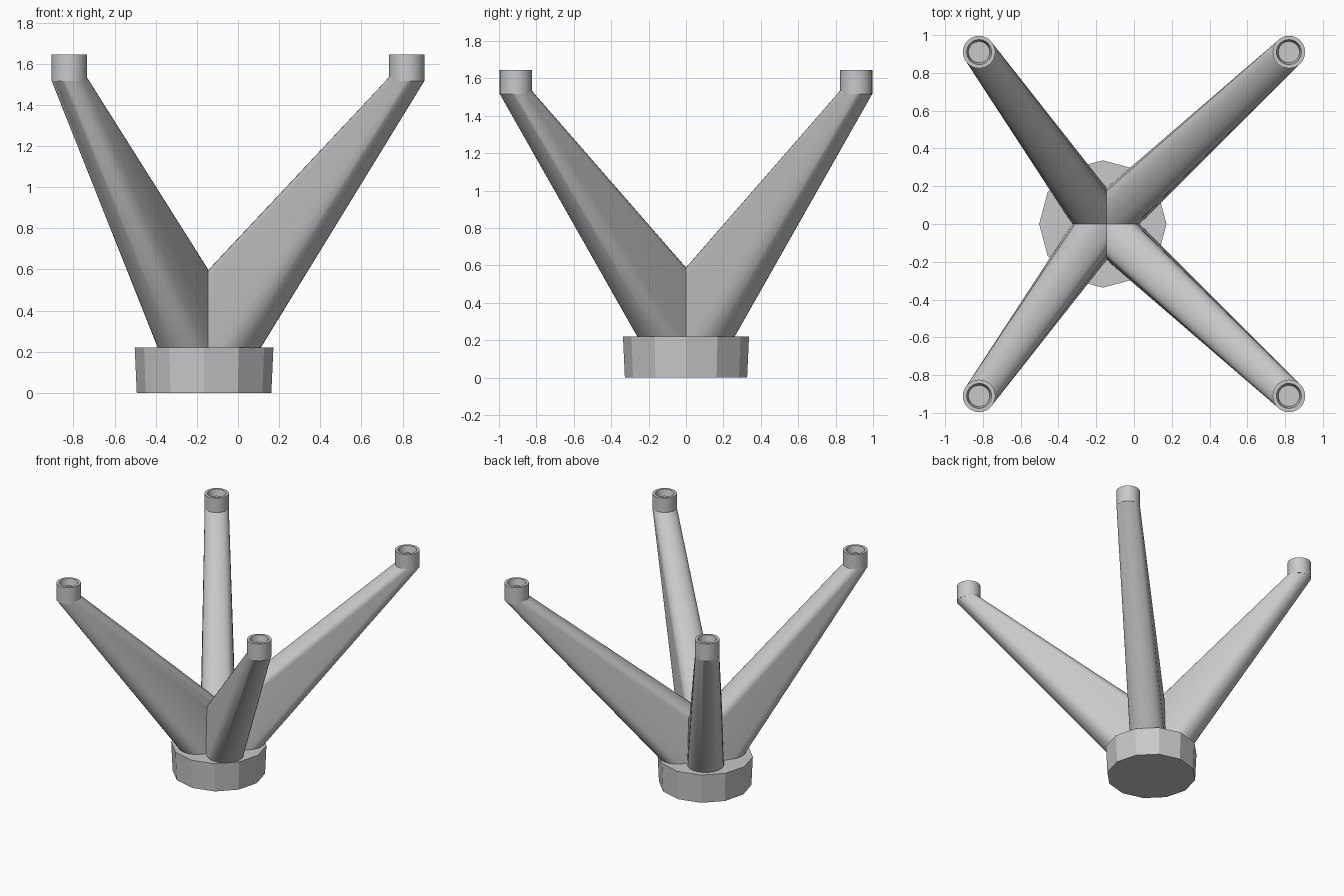
import bpy, bmesh
from math import cos, sin, pi, radians

cube = bpy.data.objects.get("Cube")
if cube:
    bpy.data.objects.remove(cube, do_unlink=True)

grey = bpy.data.materials.new("plain grey")
grey.use_nodes = True
colour = (0.58, 0.58, 0.58, 1)
grey.diffuse_color = colour
grey.node_tree.nodes["Principled BSDF"].inputs["Base Color"].default_value = colour

HUB_X, SEAM_X = -0.165, -0.145
HUB_TOP = 0.22
TIP_X, TIP_Y, TIP_R = 0.82, 0.91, 0.086
TIP_LOW, TIP_TOP = 1.515, 1.645


def finish(bm, name, smooth=None):
    bmesh.ops.recalc_face_normals(bm, faces=bm.faces)
    mesh = bpy.data.meshes.new(name)
    bm.to_mesh(mesh)
    bm.free()
    mesh.materials.append(grey)
    ob = bpy.data.objects.new(name, mesh)
    bpy.context.collection.objects.link(ob)
    if smooth:
        bpy.ops.object.select_all(action="DESELECT")
        ob.select_set(True)
        bpy.context.view_layer.objects.active = ob
        bpy.ops.object.shade_smooth_by_angle(angle=radians(smooth))
    return ob


def ring(bm, x, y, z, r, n=32):
    return [bm.verts.new((x + r * cos(2 * pi * i / n), y + r * sin(2 * pi * i / n), z))
            for i in range(n)]


def lathe(name, x, y, profile, n, smooth=None):
    """Stack rings of (radius, height) and cap both ends."""
    bm = bmesh.new()
    rings = [ring(bm, x, y, z, r, n) for r, z in profile]
    for a, b in zip(rings, rings[1:]):
        for i in range(n):
            j = (i + 1) % n
            bm.faces.new((a[i], a[j], b[j], b[i]))
    bm.faces.new(rings[0])
    bm.faces.new(rings[-1])
    return finish(bm, name, smooth)


def arm(name, sx, sy, inner_x, outer_x):
    """Tapered blade with rounded edges, trimmed where the arms meet."""
    bm = bmesh.new()
    foot = HUB_TOP - 0.005
    ring(bm, inner_x, -0.197 * sy, foot, 0.128)
    ring(bm, outer_x, 0.13 * sy, foot, 0.128)
    for z in (TIP_LOW, TIP_LOW + 0.02):
        ring(bm, TIP_X * sx, TIP_Y * sy, z, TIP_R - 0.001)
    hull = bmesh.ops.convex_hull(bm, input=bm.verts)
    loose = [v for v in bm.verts if not v.link_faces]
    bmesh.ops.delete(bm, geom=loose, context="VERTS")
    for co, no in (((SEAM_X, 0, 0), (-sx, 0, 0)), ((0, 0, 0), (0, -sy, 0))):
        cut = bmesh.ops.bisect_plane(bm, geom=bm.verts[:] + bm.edges[:] + bm.faces[:],
                                     plane_co=co, plane_no=no, clear_outer=True)
        edges = [e for e in cut["geom_cut"] if isinstance(e, bmesh.types.BMEdge)]
        bmesh.ops.holes_fill(bm, edges=edges)
    bmesh.ops.dissolve_limit(bm, angle_limit=radians(0.5), verts=bm.verts, edges=bm.edges)
    return finish(bm, name, 32)


# Twelve-sided hub, slightly narrower at the floor
lathe("hub", HUB_X, 0, [(0.327, 0), (0.337, HUB_TOP)], 12)

# Four arms, each ending in an upright socket
for side, sx, inner_x, outer_x in (("left", 1, -0.375, -0.02), ("right", -1, -0.03, -0.26)):
    for end, sy in (("front", -1), ("back", 1)):
        arm(f"{end}_{side}_arm", sx, sy, inner_x, outer_x)
        lathe(f"{end}_{side}_socket", TIP_X * sx, TIP_Y * sy,
              [(TIP_R, TIP_LOW), (TIP_R, TIP_TOP), (0.066, TIP_TOP),
               (0.056, TIP_TOP - 0.05)], 32, 32)
